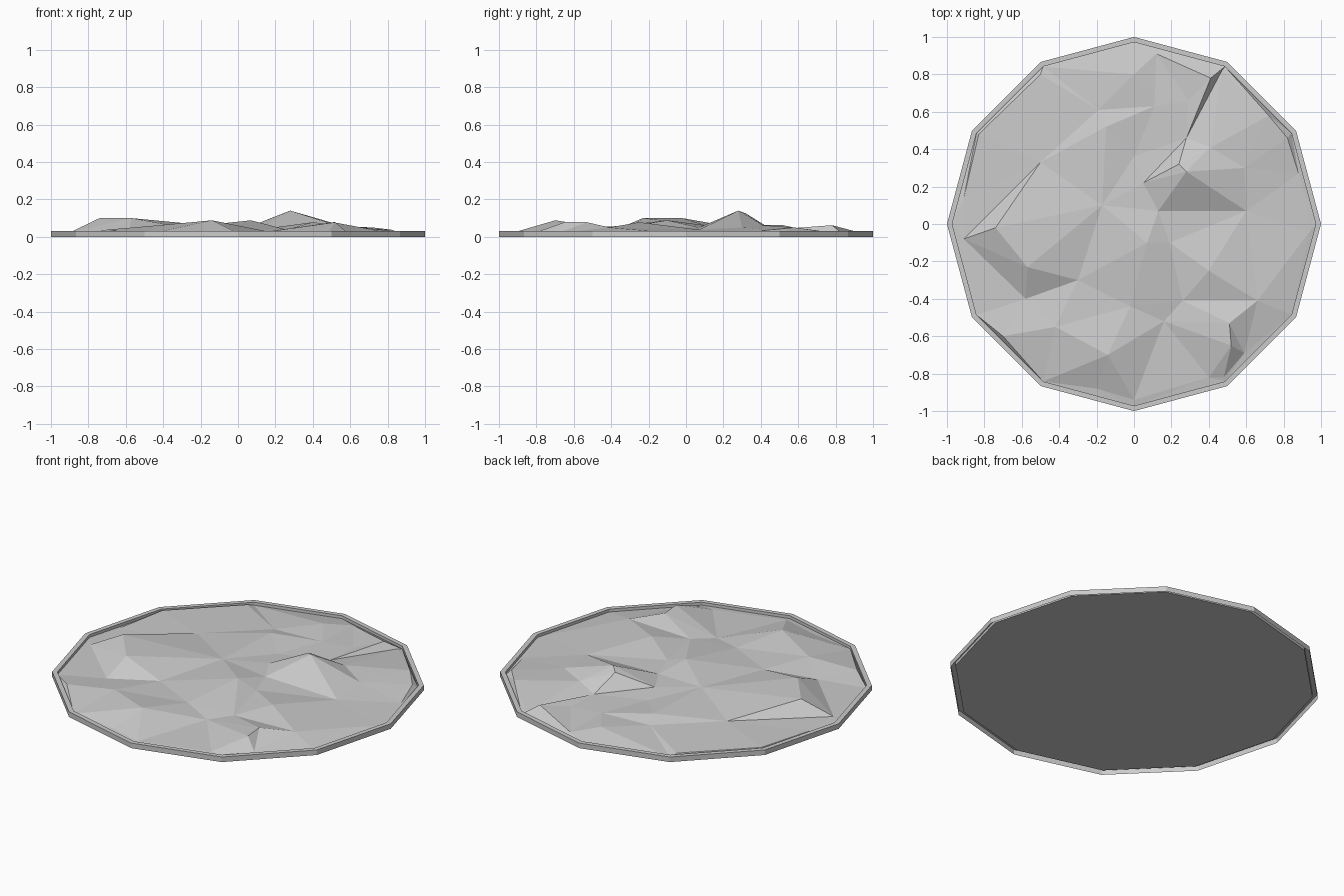
import bpy
import bmesh
from math import pi
from mathutils import Matrix, Vector
from mathutils.geometry import delaunay_2d_cdt

if "Cube" in bpy.data.objects:
    bpy.data.objects.remove(bpy.data.objects["Cube"], do_unlink=True)

SIDES = 12
RIM_TOP = 0.03
INNER = 0.972
FLOOR = 0.012

stone = bpy.data.materials.new("stone grey")
stone.use_nodes = True
grey = (0.6, 0.6, 0.6, 1.0)
stone.diffuse_color = grey
stone.node_tree.nodes["Principled BSDF"].inputs["Base Color"].default_value = grey


def add_object(name, bm):
    """Turn a bmesh into a flat shaded grey object."""
    mesh = bpy.data.meshes.new(name)
    bm.to_mesh(mesh)
    bm.free()
    mesh.materials.append(stone)
    obj = bpy.data.objects.new(name, mesh)
    bpy.context.collection.objects.link(obj)
    return obj


def ring_points(radius):
    """Corners of the twelve sided outline."""
    return [Matrix.Rotation(2 * pi * i / SIDES, 2) @ Vector((radius, 0))
            for i in range(SIDES)]


# Shallow tray: outer wall, rim, inner lip and floor as one stepped skin
bm = bmesh.new()
profile = [(1, 0), (1, RIM_TOP), (INNER, RIM_TOP), (INNER, FLOOR)]
loops = [[bm.verts.new((p.x, p.y, z)) for p in ring_points(r)] for r, z in profile]
for low, high in zip(loops, loops[1:]):
    for i in range(SIDES):
        j = (i + 1) % SIDES
        bm.faces.new((low[i], low[j], high[j], high[i]))
bm.faces.new(loops[-1])
add_object("tray", bm)

# Landforms grouped by height, plan positions in hundredths
landforms = {
    0.140: [(28, 28)],                                             # summit
    0.125: [(24, 32)],                                             # shoulder
    0.100: [(-74, -2), (-57, -23)],                                # west ridge
    0.088: [(-14, -70), (7, -10)],                                 # knolls
    0.078: [(51, -53), (52, -65), (40, -25)],                      # south east ridge
    0.062: [(41, 78), (-15, 52), (41, 41), (-17, 10), (-42, -55)], # low hills
    0.050: [(0, 80), (72, 58), (-30, -30), (13, 7), (-2, -44), (19, -10),
            (66, -41), (59, 30), (5, 22)],                         # slopes
    0.038: [(-19, 61), (11, 63), (28, 46), (60, 7), (0, 36), (26, -41),
            (29, 66), (-50, 33), (82, 46), (-70, -60)],            # hollows
    0.028: [(-58, -40), (16, -52), (12, 91), (-83, 48), (-50, 80)],
    0.018: [(-91, -8), (47, 82), (59, -69), (48, -82), (40, -82), (0, -94),
            (88, 27), (-91, 14), (94, -4), (-20, -88)],            # shore
}

# Ridge and cliff lines that the facets must follow
creases = [
    [(28, 28), (13, 7), (60, 7), (28, 28), (24, 32), (5, 22), (28, 46), (24, 32)],
    [(47, 82), (28, 46), (41, 78), (47, 82)],
    [(-50, 33), (-91, -8), (-74, -2), (-50, 33)],
    [(-74, -2), (-57, -23), (-30, -30), (-58, -40), (-91, -8)],
    [(-57, -23), (-58, -40)],
    [(26, -41), (66, -41), (51, -53), (26, -41)],
    [(51, -53), (52, -65), (59, -69)],
    [(52, -65), (48, -82)],
]

heights = {p: z for z, group in landforms.items() for p in group}
spots = list(heights)
points = [Vector(p) / 100 for p in spots] + ring_points(INNER)
levels = list(heights.values()) + [FLOOR + 0.001] * SIDES
edges = [(spots.index(a), spots.index(b))
         for path in creases for a, b in zip(path, path[1:])]

# Faceted ground stretched over the landforms
flat, _, tris, origins, _, _ = delaunay_2d_cdt(points, edges, [], 0, 0.0001)
bm = bmesh.new()
verts = [bm.verts.new((p.x, p.y, levels[src[0]] if src else 0.05))
         for p, src in zip(flat, origins)]
for tri in tris:
    bm.faces.new([verts[i] for i in tri])
bmesh.ops.recalc_face_normals(bm, faces=bm.faces)
if sum(f.normal.z for f in bm.faces) < 0:
    bmesh.ops.reverse_faces(bm, faces=bm.faces)
add_object("rocky_ground", bm)
